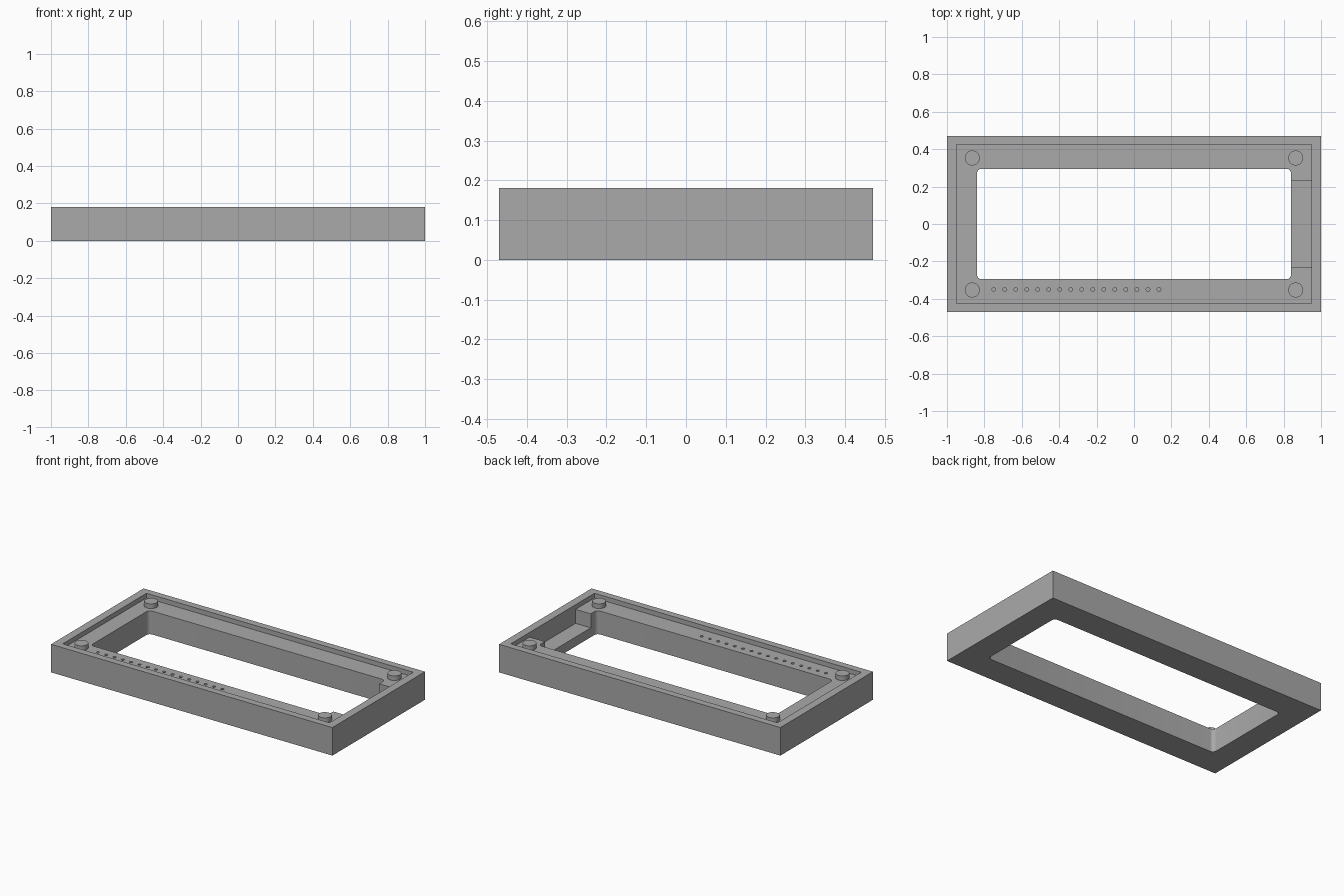
import bpy, bmesh
from mathutils import Matrix

if "Cube" in bpy.data.objects:
    bpy.data.objects.remove(bpy.data.objects["Cube"])

grey = bpy.data.materials.new("plain grey")
grey.diffuse_color = (0.40, 0.40, 0.40, 1)
grey.use_nodes = True
grey.node_tree.nodes["Principled BSDF"].inputs["Base Color"].default_value = grey.diffuse_color


def make_object(name, bm):
    mesh = bpy.data.meshes.new(name)
    bm.to_mesh(mesh)
    bm.free()
    mesh.materials.append(grey)
    obj = bpy.data.objects.new(name, mesh)
    bpy.context.collection.objects.link(obj)
    return obj


def box(name, x, y, z, corner=0):
    """Box from (min, max) ranges, with optionally rounded vertical edges."""
    bm = bmesh.new()
    bmesh.ops.create_cube(bm, size=1)
    for v in bm.verts:
        for i, (lo, hi) in enumerate((x, y, z)):
            v.co[i] = hi if v.co[i] > 0 else lo
    if corner:
        upright = [e for e in bm.edges
                   if abs(e.verts[0].co.z - e.verts[1].co.z) > 1e-4]
        bmesh.ops.bevel(bm, geom=upright, offset=corner, segments=6,
                        profile=0.5, affect='EDGES')
    return make_object(name, bm)


def cylinders(name, centres, radius, z0, z1, sides):
    """Several upright cylinders in one mesh."""
    bm = bmesh.new()
    for x, y in centres:
        bmesh.ops.create_cone(bm, cap_ends=True, segments=sides,
                              radius1=radius, radius2=radius, depth=z1 - z0,
                              matrix=Matrix.Translation((x, y, (z0 + z1) / 2)))
    return make_object(name, bm)


def smooth(obj):
    bpy.ops.object.select_all(action='DESELECT')
    obj.select_set(True)
    bpy.context.view_layer.objects.active = obj
    bpy.ops.object.shade_smooth_by_angle(angle=0.6)


TOP, FLOOR = 0.18, 0.15

# Rectangular frame body
frame = box("frame", (-1, 1), (-0.47, 0.47), (0, TOP))

# Sunken ledge, central opening, side notch and row of pin holes
cutters = [
    box("ledge_cutter", (-0.948, 0.948), (-0.425, 0.425), (FLOOR, 0.3)),
    box("opening_cutter", (-0.84, 0.84), (-0.295, 0.295), (-0.1, 0.4), 0.025),
    box("notch_cutter", (0.7, 0.948), (-0.233, 0.233), (0.06, 0.35)),
    cylinders("pin_hole_cutter",
              [(-0.75 + 0.0589 * i, -0.35) for i in range(16)],
              0.01, 0.09, 0.25, 16),
]
bpy.context.view_layer.objects.active = frame
for cutter in cutters:
    cutter.hide_render = True
    mod = frame.modifiers.new(cutter.name, 'BOOLEAN')
    mod.operation = 'DIFFERENCE'
    mod.solver = 'EXACT'
    mod.object = cutter
    bpy.ops.object.modifier_apply(modifier=mod.name)
    bpy.data.objects.remove(cutter)
smooth(frame)

# Round corner pegs standing on the ledge
pegs = cylinders("corner_pegs",
                 [(sx * 0.865, sy * 0.353) for sx in (-1, 1) for sy in (-1, 1)],
                 0.04, FLOOR - 0.005, TOP, 32)
smooth(pegs)
